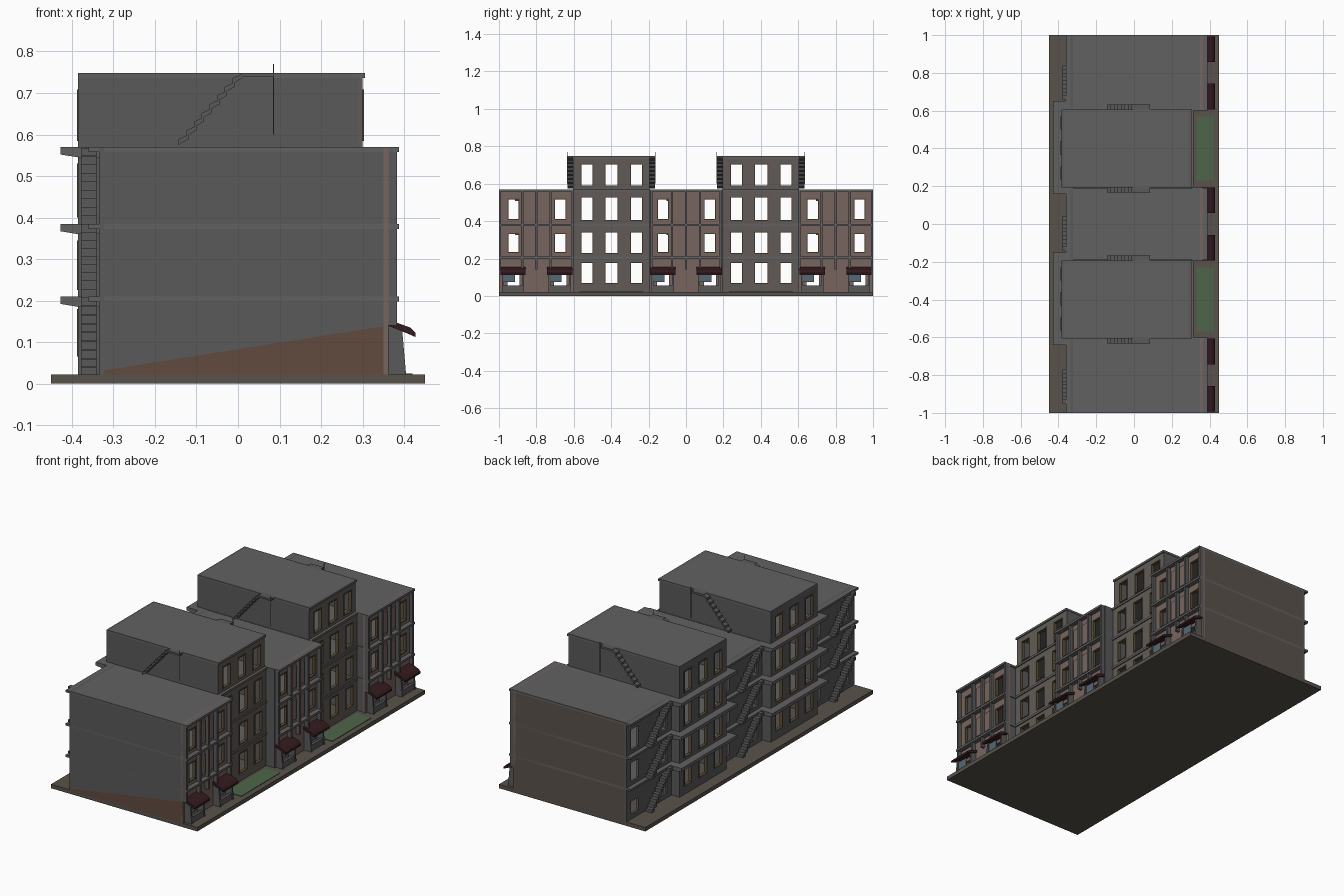
import bpy, bmesh

if "Cube" in bpy.data.objects:
    bpy.data.objects.remove(bpy.data.objects["Cube"])

parts = {}
COL = {"brown": (0.19, 0.13, 0.115, 1), "red": (0.035, 0.011, 0.014, 1), "green": (0.075, 0.13, 0.065, 1),
       "ochre": (0.10, 0.075, 0.04, 1), "blue": (0.09, 0.14, 0.18, 1), "dark_grey": (0.10, 0.10, 0.10, 1),
       "roof_grey": (0.12, 0.12, 0.12, 1), "warm_grey": (0.12, 0.105, 0.095, 1),
       "earth": (0.10, 0.085, 0.07, 1), "rust": (0.12, 0.07, 0.05, 1)}
part_colour = {"facade_low": "brown", "facade_panels": "brown", "awnings": "red", "lawns": "green",
               "window_frames": "ochre", "shop_glass": "blue", "floor_slabs_low": "roof_grey",
               "floor_slabs_tall": "roof_grey", "walkways": "roof_grey", "front_wall_tall": "warm_grey",
               "base_slab": "earth", "end_wall_foot": "rust", "rear_end_wall": "earth"}


def prism(part, profile, y0, y1):
    """Extrude an x,z profile along y."""
    bm = parts.setdefault(part, bmesh.new())
    a = [bm.verts.new((x, y0, z)) for x, z in profile]
    b = [bm.verts.new((x, y1, z)) for x, z in profile]
    n = len(a)
    fs = [bm.faces.new(a), bm.faces.new(b[::-1])]
    for i in range(n):
        fs.append(bm.faces.new((a[i], b[i], b[(i + 1) % n], a[(i + 1) % n])))
    bmesh.ops.recalc_face_normals(bm, faces=fs)


def box(part, x0, x1, y0, y1, z0, z1):
    prism(part, [(x0, z0), (x1, z0), (x1, z1), (x0, z1)], y0, y1)


def pierced(part, x0, x1, y0, y1, z0, z1, holes, h0, h1):
    """One storey of wall facing x, with openings at the y ranges in holes."""
    box(part, x0, x1, y0, y1, z0, h0)
    box(part, x0, x1, y0, y1, h1, z1)
    edge = y0
    for a, b in holes:
        box(part, x0, x1, edge, a, h0, h1)
        edge = b
    box(part, x0, x1, edge, y1, h0, h1)


def frame(x, y0, y1, z0, z1, t=0.005):
    for a, b in ((y0, y0 + t), (y1 - t, y1)):
        box("window_frames", x, x + 0.018, a, b, z0, z1)
    box("window_frames", x, x + 0.018, y0 + t, y1 - t, z0, z0 + t)
    box("window_frames", x, x + 0.018, y0 + t, y1 - t, z1 - t, z1)


FLOORS = [0.02, 0.21, 0.385, 0.57]
T = 0.012

# ground slab
box("base_slab", -0.45, 0.45, -1, 1, 0, 0.022)

# low sections
for c, w in ((-0.8, 0.2), (0, 0.19), (0.8, 0.2)):
    lo, hi = c - w, c + w
    holes = [(c - 0.155, c - 0.09), (c + 0.095, c + 0.16)]
    for k in range(3):
        z0, z1 = FLOORS[k], FLOORS[k + 1]
        h0, h1 = (z0 + 0.02, z1 - 0.05) if k else (0.05, 0.12)
        pierced("facade_low", 0.35, 0.362, lo, hi, z0, z1, holes, h0, h1)
        pierced("rear_wall_low", -0.335, -0.323, lo, hi, z0, z1, holes, h0, h1)
        # projecting floor slab
        box("floor_slabs_low", -0.36, 0.388, lo, hi, z1 - 0.012, z1)
        if k:
            for a, b in holes:
                frame(0.348, a, b, h0, h1)
            for s in (-1, 1):
                box("facade_panels", 0.362, 0.37, c + s * 0.035 - 0.022, c + s * 0.035 + 0.022,
                    z0 + 0.02, z1 - 0.045)
    # vertical fins
    for d in (-w + 0.006, -0.075, 0, 0.075, w - 0.006):
        box("facade_fins", 0.362, 0.383, c + d - 0.006, c + d + 0.006, 0.14, 0.565)
    # shop fronts with sloping awnings
    for s in (-1, 1):
        y = c + s * 0.125
        for d in (-0.055, 0.055):
            prism("shop_posts", [(0.36, 0.02), (0.405, 0.02), (0.395, 0.135), (0.36, 0.145)],
                  y + d - 0.005, y + d + 0.005)
        box("shop_counters", 0.385, 0.4, y - 0.05, y + 0.05, 0.02, 0.055)
        box("shop_glass", 0.388, 0.392, y - 0.05, y + 0.01, 0.075, 0.12)
        prism("awnings", [(0.36, 0.155), (0.415, 0.135), (0.428, 0.122), (0.428, 0.112),
                          (0.41, 0.12), (0.36, 0.14)], y - 0.068, y + 0.068)

# blank end walls, the front one with a stained sloping foot
prism("front_end_wall", [(-0.335, 0.03), (0.362, 0.14), (0.362, 0.57), (-0.335, 0.57)], -1, -1 + T)
prism("end_wall_foot", [(-0.335, 0.02), (0.362, 0.02), (0.362, 0.14), (-0.335, 0.03)], -1, -1 + T)
box("rear_end_wall", -0.335, 0.362, 1 - T, 1, 0.02, 0.57)

# tall sections
LEVELS = FLOORS + [0.748]
for c in (-0.4, 0.4):
    lo, hi = c - 0.205, c + 0.205
    holes = [(c - 0.165, c - 0.095), (c - 0.035, c + 0.04), (c + 0.1, c + 0.17)]
    for k in range(4):
        z0, z1 = LEVELS[k], LEVELS[k + 1]
        h0, h1 = (z0 + 0.015, z1 - 0.04) if k else (0.065, 0.18)
        xf = 0.31 if k < 3 else 0.3
        pierced("front_wall_tall", xf - T, xf, lo, hi, z0, z1, holes, h0, h1)
        pierced("rear_wall_tall", -0.385, -0.373, lo, hi, z0, z1, holes, h0, h1)
        for a, b in holes:
            frame(xf - 0.015, a, b, h0, h1)
            frame(-0.388, a, b, h0, h1)
        box("floor_slabs_tall", -0.385, xf + 0.006, lo - 0.002, hi + 0.002, z1 - 0.012, z1)
        # rear walkways
        if k < 3:
            prism("walkways", [(-0.428, z1), (-0.428, z1 - 0.018), (-0.385, z1 - 0.025), (-0.32, z1 - 0.025),
                               (-0.32, z1)], c - 0.24, c + 0.25)
    # side walls, the low part reaching forward to the shop facade
    for s in (-1, 1):
        y = c + s * 0.205
        y0, y1 = sorted((y, y - s * T))
        box("side_walls", -0.385, 0.31, y0, y1, 0.02, 0.57)
        box("side_walls", -0.385, 0.3, y0, y1, 0.57, 0.748)
        box("return_walls", 0.31, 0.362, min(y, y + s * T), max(y, y + s * T), 0.02, 0.57)
        # roof stairs with landing and post
        ya, yb = sorted((y, y + s * 0.028))
        for i in range(8):
            x, z = -0.14 + i * 0.0185, 0.583 + i * 0.021
            prism("roof_stairs", [(x - 0.003, z - 0.008), (x + 0.021, z + 0.006), (x + 0.021, z + 0.017),
                                  (x - 0.003, z + 0.006)], ya, yb)
        box("roof_landing", 0.008, 0.085, ya, yb, 0.738, 0.748)
        p0, p1 = sorted((y + s * 0.028, y + s * 0.031))
        box("rail_posts", 0.084, 0.087, p0, p1, 0.6, 0.77)
    # lawn in the front recess
    box("lawns", 0.33, 0.42, c - 0.17, c + 0.17, 0.02, 0.025)

# rear stair flights, stacked and rising towards -y
for y in (0.84, 0.04, -0.77):
    for k in range(3):
        z0, z1 = FLOORS[k], FLOORS[k + 1]
        for i in range(9):
            z = z0 + (i + 0.5) * (z1 - z0) / 9
            a = y - i * 0.02
            box("rear_stairs", -0.378, -0.34, a - 0.024, a, z - 0.012, z + 0.008)

# turn each part into a coloured object
for name, bm in parts.items():
    me = bpy.data.meshes.new(name)
    bm.to_mesh(me)
    bm.free()
    ob = bpy.data.objects.new(name, me)
    bpy.context.collection.objects.link(ob)
    key = part_colour.get(name, "dark_grey")
    mat = bpy.data.materials.get(key) or bpy.data.materials.new(key)
    mat.diffuse_color = COL[key]
    mat.use_nodes = True
    mat.node_tree.nodes["Principled BSDF"].inputs["Base Color"].default_value = mat.diffuse_color
    me.materials.append(mat)
